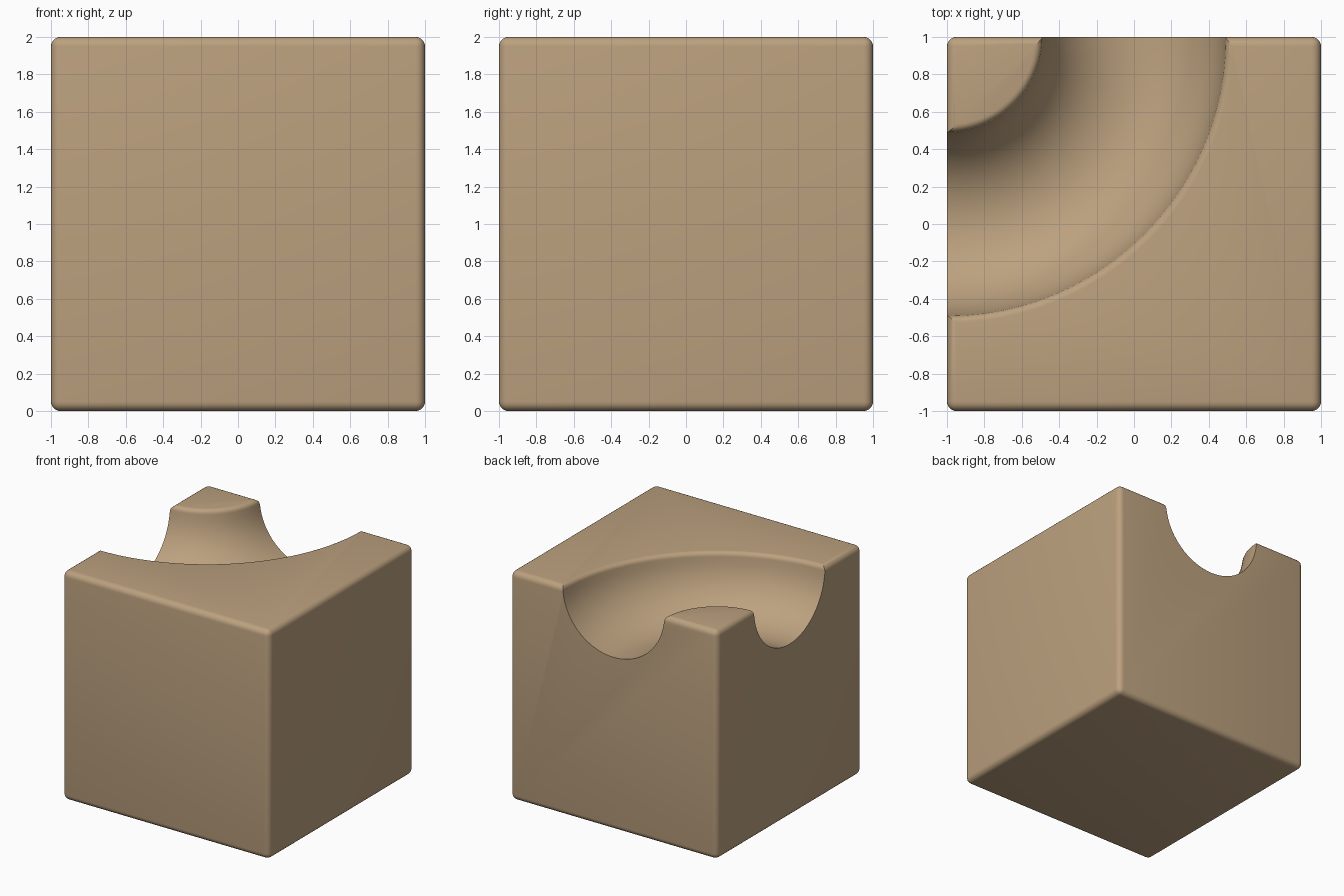
import bpy, bmesh, math
from mathutils import Vector

if "Cube" in bpy.data.objects:
    bpy.data.objects.remove(bpy.data.objects["Cube"])

GROOVE, RIM, EDGE = 0.49, 0.04, 0.05

tan = bpy.data.materials.new("tan wood")
tan.diffuse_color = (0.5, 0.355, 0.21, 1)
tan.use_nodes = True
tan.node_tree.nodes["Principled BSDF"].inputs["Base Color"].default_value = tan.diffuse_color


def make_object(name, bm):
    bmesh.ops.recalc_face_normals(bm, faces=bm.faces)
    mesh = bpy.data.meshes.new(name)
    bm.to_mesh(mesh)
    bm.free()
    mesh.materials.append(tan)
    ob = bpy.data.objects.new(name, mesh)
    bpy.context.collection.objects.link(ob)
    return ob


# Cube with softly rounded edges
bm = bmesh.new()
bmesh.ops.create_cube(bm, size=2)
bmesh.ops.translate(bm, verts=bm.verts, vec=(0, 0, 1))
bmesh.ops.bevel(bm, geom=bm.edges[:], offset=EDGE, segments=5,
                profile=0.5, affect='EDGES')
block = make_object("track_block", bm)

# Groove section (radius, height): half circle with a rounded lip each side
half = [(GROOVE + RIM, 0.3)]
for i in range(6):
    a = math.radians(90 - 18 * i)
    half.append((GROOVE + RIM - RIM * math.cos(a), -RIM + RIM * math.sin(a)))
start = math.asin(RIM / GROOVE)
for i in range(1, 15):
    a = start + (math.pi / 2 - start) * i / 14
    half.append((GROOVE * math.cos(a), -GROOVE * math.sin(a)))
section = half + [(-r, z) for r, z in reversed(half[:-1])]

# Sweep the section around the back left corner
bm = bmesh.new()
STEPS = 96
rings = []
for s in range(STEPS):
    t = 2 * math.pi * s / STEPS
    rings.append([bm.verts.new(Vector((-1 + (1 + r) * math.cos(t),
                                       1 + (1 + r) * math.sin(t), 2 + z)))
                  for r, z in section])
n = len(section)
for s in range(STEPS):
    a, b = rings[s], rings[(s + 1) % STEPS]
    for i in range(n):
        j = (i + 1) % n
        bm.faces.new((a[i], b[i], b[j], a[j]))
cutter = make_object("groove_cutter", bm)
cutter.hide_render = True

# Carve the quarter turn groove
mod = block.modifiers.new("groove", 'BOOLEAN')
mod.operation = 'DIFFERENCE'
mod.solver = 'EXACT'
mod.object = cutter
bpy.context.view_layer.objects.active = block
block.select_set(True)
bpy.ops.object.modifier_apply(modifier="groove")
bpy.data.objects.remove(cutter)
bpy.ops.object.shade_smooth_by_angle(angle=math.radians(35))
